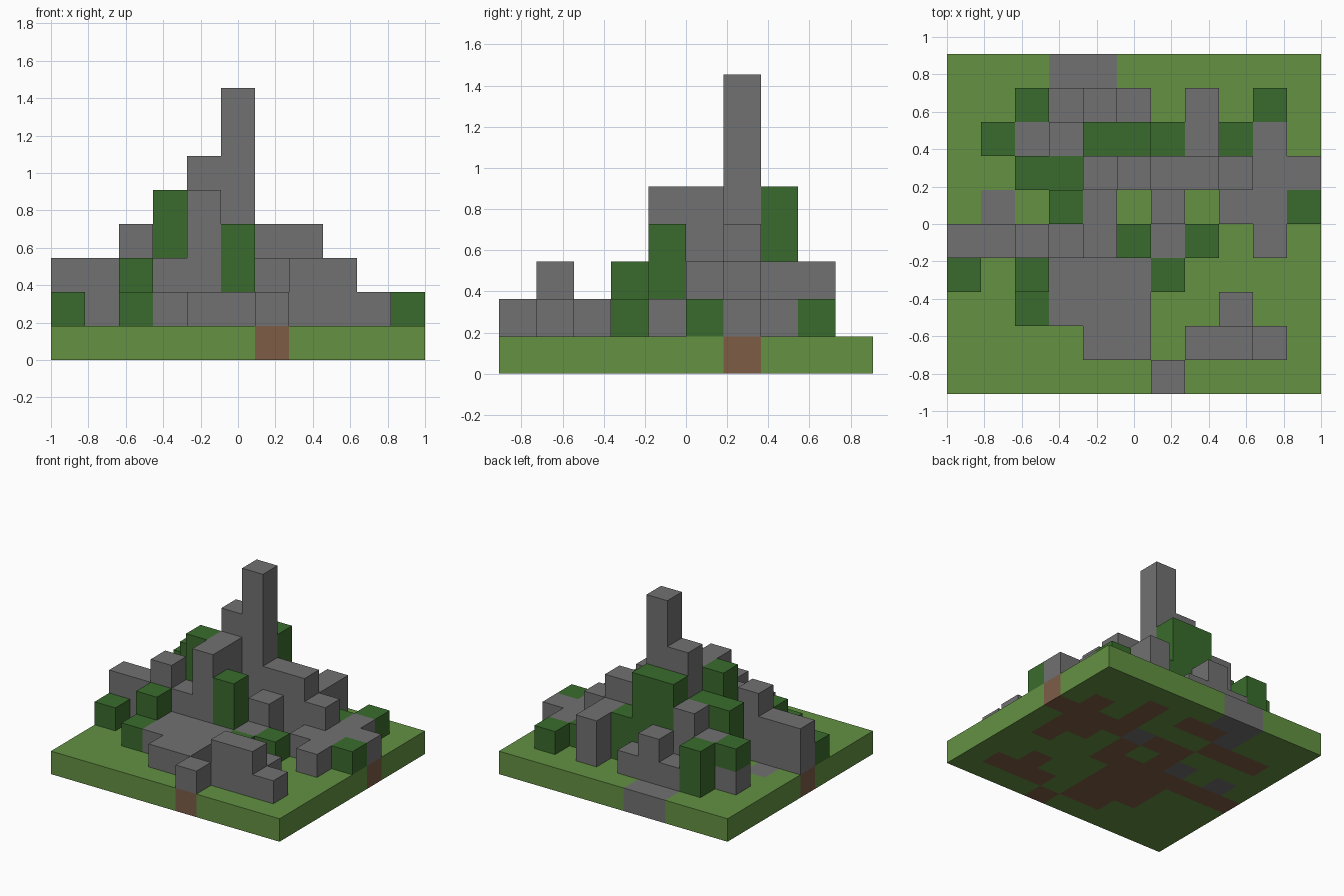
import bpy
import bmesh
from mathutils import Vector

cube = bpy.data.objects.get("Cube")
if cube:
    bpy.data.objects.remove(cube, do_unlink=True)

CELL = 2 / 11

# Block columns, front row first: kind of column and its height in blocks
# . grass   s stone on dirt   b stone all through   l leaves on grass
# m leaves over one stone on dirt   n leaves over tall stone
PLAN = [
    ("......s....", "11111121111"),
    ("....ss.sss.", "11112213321"),
    ("..lsss..s..", "11222211211"),
    ("l.lsssl....", "21322221111"),
    ("sssssmsl.s.", "33435422121"),
    (".b.ns.s.ssl", "11155131222"),
    ("..llssbssss", "11446844322"),
    (".msslllsls.", "13345533221"),
    ("..lbss.s.l.", "11323213121"),
    ("...bb......", "11111111111"),
]
GROUND = {".": "grass", "l": "grass", "s": "dirt", "m": "dirt", "b": "stone", "n": "stone"}
LEAF_START = {"l": 1, "m": 2, "n": 3}

COLOURS = {
    "grass": (0.125, 0.285, 0.055),
    "dirt": (0.205, 0.108, 0.062),
    "stone": (0.165, 0.165, 0.165),
    "leaves": (0.042, 0.148, 0.026),
}
PART_NAMES = {
    "grass": "grass_ground",
    "dirt": "dirt_ground",
    "stone": "stone_blocks",
    "leaves": "leaf_blocks",
}


def make_material(name, rgb):
    mat = bpy.data.materials.new(name)
    mat.use_nodes = True
    mat.diffuse_color = (*rgb, 1)
    mat.node_tree.nodes["Principled BSDF"].inputs["Base Color"].default_value = (*rgb, 1)
    return mat


def fill_blocks():
    """Map each filled grid cell to its substance."""
    blocks = {}
    for j, (kinds, heights) in enumerate(PLAN):
        for i, (kind, height) in enumerate(zip(kinds, heights)):
            blocks[i, j, 0] = GROUND[kind]
            for k in range(1, int(height)):
                leafy = kind in LEAF_START and k >= LEAF_START[kind]
                blocks[i, j, k] = "leaves" if leafy else "stone"
    return blocks


def add_side(bm, cell, axis, sign):
    """Add one square side of a block, facing outwards."""
    normal, u = Vector((0, 0, 0)), Vector((0, 0, 0))
    normal[axis] = sign
    u[(axis + 1) % 3] = 1
    v = normal.cross(u)
    middle = Vector(cell) + Vector((-5, -4.5, 0.5)) + normal / 2
    corners = [middle + (u * a + v * b) / 2 for a, b in ((-1, -1), (1, -1), (1, 1), (-1, 1))]
    bm.faces.new([bm.verts.new(c * CELL) for c in corners])


def build_part(substance, blocks):
    bm = bmesh.new()
    for cell, kind in blocks.items():
        if kind != substance:
            continue
        for axis in range(3):
            for sign in (-1, 1):
                neighbour = list(cell)
                neighbour[axis] += sign
                if tuple(neighbour) not in blocks:
                    add_side(bm, cell, axis, sign)
    # Join the squares into clean flat faces
    bmesh.ops.remove_doubles(bm, verts=bm.verts, dist=CELL / 100)
    bmesh.ops.dissolve_limit(bm, angle_limit=0.01, verts=bm.verts, edges=bm.edges)
    mesh = bpy.data.meshes.new(PART_NAMES[substance])
    bm.to_mesh(mesh)
    bm.free()
    mesh.materials.append(make_material(substance, COLOURS[substance]))
    bpy.context.collection.objects.link(bpy.data.objects.new(PART_NAMES[substance], mesh))


all_blocks = fill_blocks()
for substance in COLOURS:
    build_part(substance, all_blocks)
